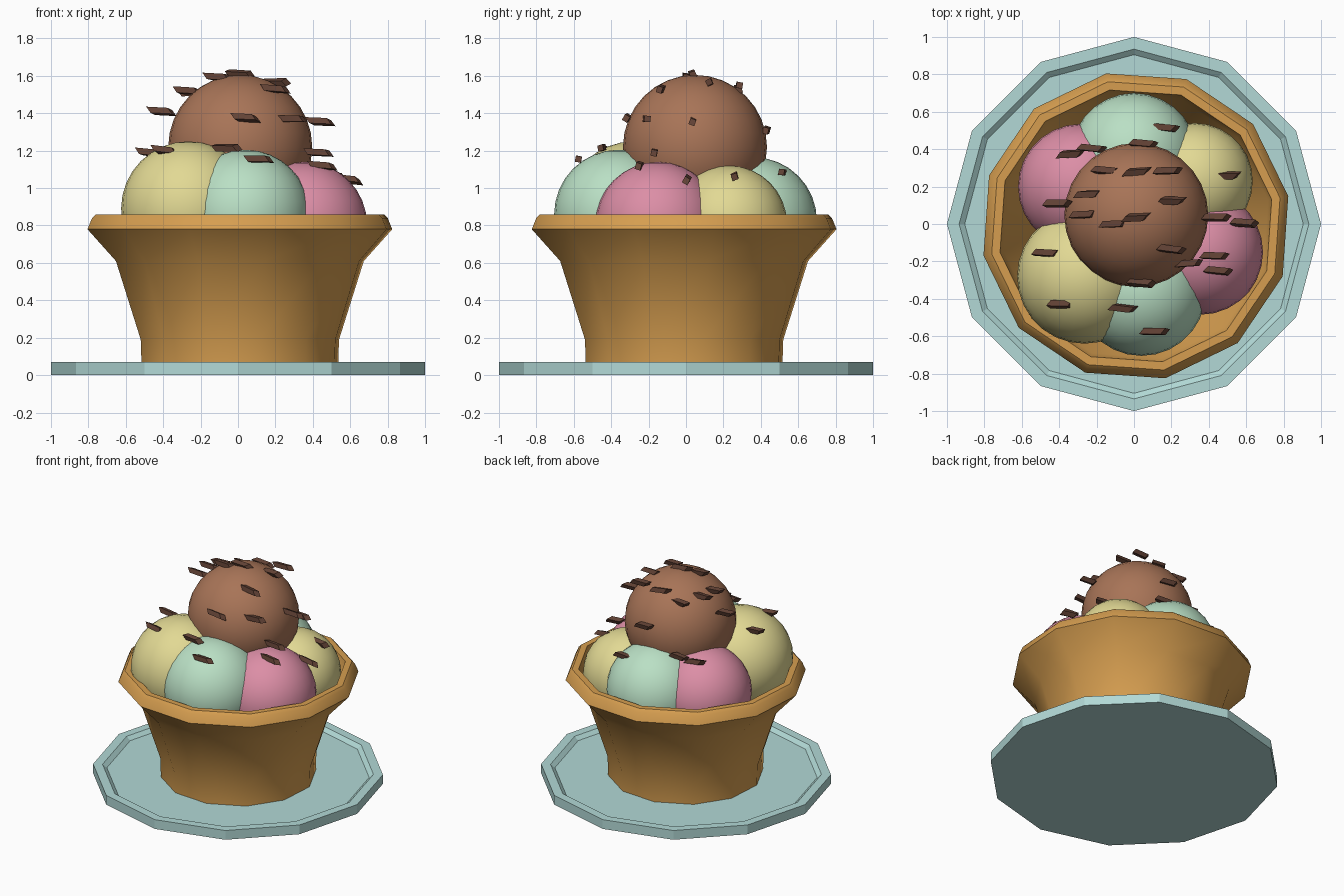
import bpy, bmesh, math, random
from mathutils import Matrix, Vector

if "Cube" in bpy.data.objects:
    bpy.data.objects.remove(bpy.data.objects["Cube"])

random.seed(4)


def material(name, r, g, b):
    """Flat colour given as 0-255 sRGB, stored as linear."""
    def lin(c):
        c /= 255
        return c / 12.92 if c <= 0.04045 else ((c + 0.055) / 1.055) ** 2.4
    m = bpy.data.materials.new(name)
    m.diffuse_color = (lin(r), lin(g), lin(b), 1)
    m.use_nodes = True
    m.node_tree.nodes["Principled BSDF"].inputs["Base Color"].default_value = m.diffuse_color
    return m


GLASS = material("pale_blue_plate", 178, 217, 214)
WAFFLE = material("golden_wafer", 214, 158, 80)
CHOCOLATE = material("chocolate", 168, 116, 87)
VANILLA = material("vanilla", 226, 217, 148)
MINT = material("mint", 186, 224, 197)
PINK = material("strawberry", 220, 142, 166)
DARK = material("dark_chocolate", 98, 66, 53)


def make_object(name, bm, mat, smooth=None):
    bmesh.ops.recalc_face_normals(bm, faces=bm.faces)
    me = bpy.data.meshes.new(name)
    bm.to_mesh(me)
    bm.free()
    me.materials.append(mat)
    ob = bpy.data.objects.new(name, me)
    bpy.context.collection.objects.link(ob)
    if smooth is not None:
        bpy.ops.object.select_all(action='DESELECT')
        ob.select_set(True)
        bpy.context.view_layer.objects.active = ob
        bpy.ops.object.shade_smooth_by_angle(angle=math.radians(smooth))
    return ob


def lathe(name, profile, sides, turn, mat, centre=(0, 0), smooth=None):
    """Revolve (radius, z) points; both ends are capped."""
    bm = bmesh.new()
    rings = []
    for r, z in profile:
        angles = [math.radians(turn) + math.tau * i / sides for i in range(sides)]
        rings.append([bm.verts.new((centre[0] + r * math.cos(a),
                                    centre[1] + r * math.sin(a), z)) for a in angles])
    for a, b in zip(rings, rings[1:]):
        for i in range(sides):
            j = (i + 1) % sides
            bm.faces.new((a[i], a[j], b[j], b[i]))
    bm.faces.new(rings[0][::-1])
    bm.faces.new(rings[-1])
    return make_object(name, bm, mat, smooth)


# Plate with a raised rim
lathe("plate", [(1, 0), (1, 0.07), (0.935, 0.07), (0.905, 0.045)], 12, 0, GLASS)

# Wafer cup: flared outside, lip, inner wall and floor
lathe("wafer_cup",
      [(0.535, 0.04), (0.54, 0.19), (0.675, 0.61), (0.83, 0.78), (0.805, 0.84),
       (0.785, 0.86), (0.74, 0.86), (0.72, 0.78), (0.60, 0.60), (0.48, 0.20)],
      12, 11, WAFFLE, (0.01, -0.01), 35)

# Ice cream scoops: name, centre, radius, flavour
SCOOPS = [
    ("top_scoop", (0.012, 0.048, 1.22), 0.385, CHOCOLATE),
    ("front_left_scoop", (-0.265, -0.28, 0.89), 0.36, VANILLA),
    ("front_scoop", (0.04, -0.36, 0.86), 0.345, MINT),
    ("right_scoop", (0.355, -0.15, 0.805), 0.335, PINK),
    ("back_right_scoop", (0.325, 0.23, 0.81), 0.31, VANILLA),
    ("back_scoop", (0.0, 0.36, 0.825), 0.34, MINT),
    ("left_scoop", (-0.285, 0.2, 0.815), 0.335, PINK),
]
for name, centre, radius, mat in SCOOPS:
    bm = bmesh.new()
    bmesh.ops.create_uvsphere(bm, u_segments=28, v_segments=16, radius=radius,
                              matrix=Matrix.Translation(centre))
    make_object(name, bm, mat, 60)

# Chocolate sprinkles: slanted bars lying roughly along x
SPRINKLES = [
    (0.165, 0.515, 1.085), (-0.225, 0.405, 1.14), (-0.34, 0.375, 1.12),
    (0.05, 0.43, 1.31), (-0.15, 0.285, 1.485), (0.015, 0.28, 1.53),
    (0.18, 0.285, 1.55), (0.495, 0.26, 1.065), (-0.245, 0.16, 1.51),
    (-0.41, 0.11, 1.41), (0.20, 0.125, 1.565), (-0.27, 0.05, 1.52),
    (0.01, 0.035, 1.61), (-0.11, 0.0, 1.595), (0.44, 0.035, 1.355),
    (0.59, 0.005, 1.045), (0.20, -0.135, 1.53), (0.43, -0.17, 1.19),
    (0.29, -0.21, 1.37), (0.45, -0.25, 1.12), (-0.47, -0.155, 1.19),
    (-0.39, -0.43, 1.20), (-0.06, -0.45, 1.215), (0.11, -0.575, 1.155),
    (0.04, -0.315, 1.375),
]
bm = bmesh.new()
for p in SPRINKLES:
    rot = (Matrix.Rotation(math.radians(random.uniform(-8, 4)), 4, 'Z')
           @ Matrix.Rotation(math.radians(random.uniform(-2, 8)), 4, 'Y')
           @ Matrix.Rotation(math.radians(random.uniform(-30, 30)), 4, 'X'))
    bar = bmesh.ops.create_cube(bm, size=1)["verts"]
    for v in bar:
        x, y, z = v.co
        v.co = Vector(p) + rot @ Vector((0.115 * x + 0.025 * y - 0.025 * z,
                                         0.033 * y, 0.033 * z))
make_object("sprinkles", bm, DARK)
